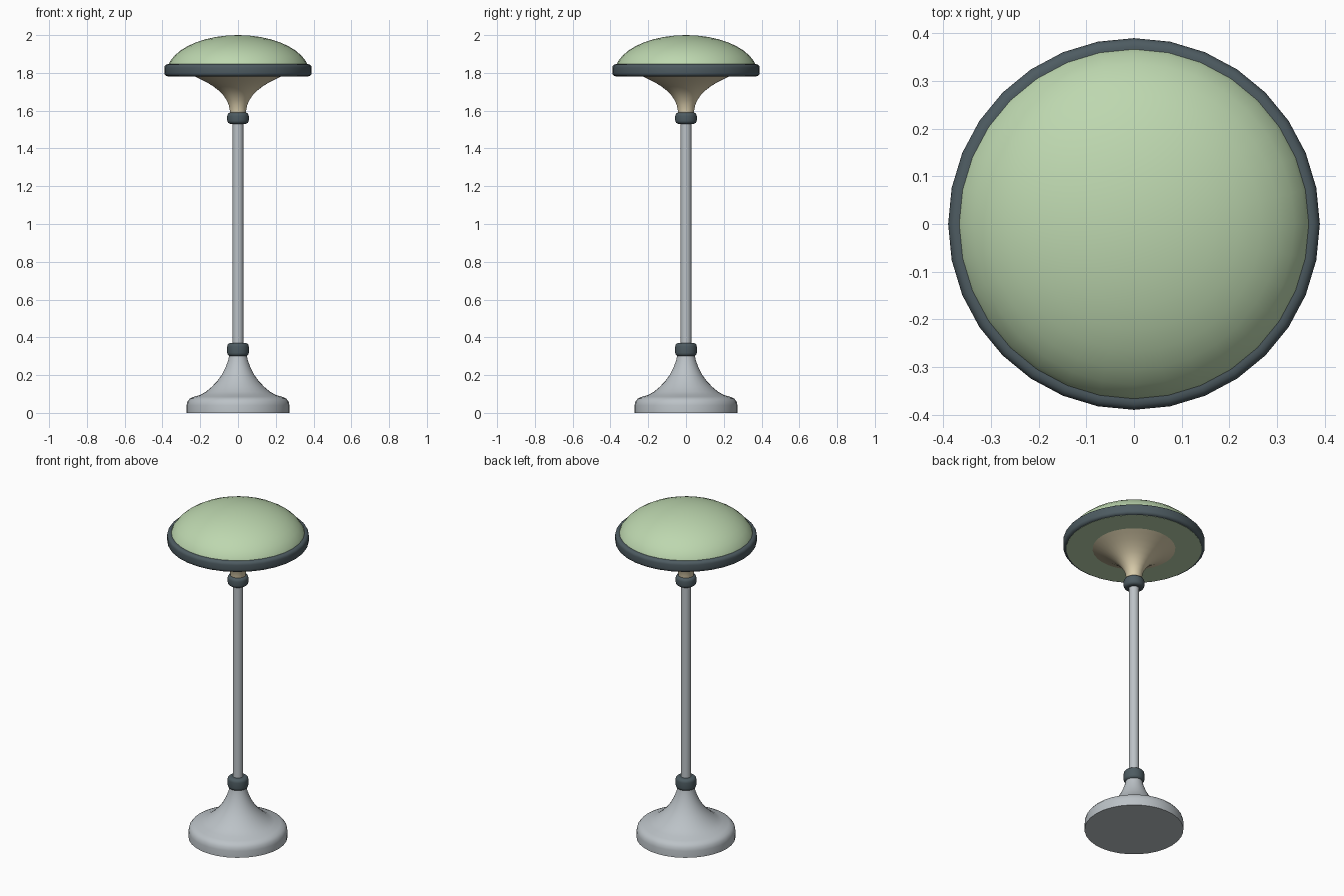
import bpy, bmesh, math

if "Cube" in bpy.data.objects:
    bpy.data.objects.remove(bpy.data.objects["Cube"])


def material(name, rgb):
    m = bpy.data.materials.new(name)
    m.diffuse_color = (*rgb, 1.0)
    m.use_nodes = True
    m.node_tree.nodes["Principled BSDF"].inputs["Base Color"].default_value = m.diffuse_color
    return m


GREEN = material("pale green", (0.51, 0.68, 0.43))
DARK = material("dark slate", (0.075, 0.105, 0.12))
GREY = material("light grey", (0.50, 0.54, 0.57))
CREAM = material("cream", (0.70, 0.61, 0.41))


def lathe(name, profile, mat, sides=32, closed=False):
    """Spin (radius, z) points, listed from bottom to top, round the z axis."""
    bm = bmesh.new()
    rings = []
    for r, z in profile:
        if r < 1e-5:
            rings.append([bm.verts.new((0, 0, z))] * sides)
        else:
            rings.append([bm.verts.new((r * math.cos(2 * math.pi * i / sides),
                                        r * math.sin(2 * math.pi * i / sides), z))
                          for i in range(sides)])
    pairs = list(zip(rings, rings[1:]))
    if closed:
        pairs.append((rings[-1], rings[0]))
    for a, b in pairs:
        for i in range(sides):
            j = (i + 1) % sides
            quad = list(dict.fromkeys((a[i], a[j], b[j], b[i])))
            bm.faces.new(quad)
    bmesh.ops.recalc_face_normals(bm, faces=bm.faces)
    me = bpy.data.meshes.new(name)
    bm.to_mesh(me)
    bm.free()
    me.materials.append(mat)
    ob = bpy.data.objects.new(name, me)
    bpy.context.collection.objects.link(ob)
    bpy.ops.object.select_all(action='DESELECT')
    ob.select_set(True)
    bpy.context.view_layer.objects.active = ob
    bpy.ops.object.shade_smooth_by_angle(angle=math.radians(40))
    return ob


def rounded_band(r_in, r_out, z0, z1, bevel, steps=4):
    """Cross-section of a ring with rounded outer corners."""
    pts = [(r_in, z0)]
    for cz, start in ((z0 + bevel, -90), (z1 - bevel, 0)):
        for k in range(steps + 1):
            a = math.radians(start + 90 * k / steps)
            pts.append((r_out - bevel + bevel * math.cos(a), cz + bevel * math.sin(a)))
    pts.append((r_in, z1))
    return pts


# Flared base with a rounded foot
foot = [(0, 0), (0.272, 0), (0.272, 0.04), (0.268, 0.06), (0.256, 0.075), (0.235, 0.085)]
flare = [(0.20, 0.095), (0.17, 0.112), (0.14, 0.137), (0.11, 0.168), (0.085, 0.203),
         (0.067, 0.238), (0.053, 0.275), (0.045, 0.31), (0.042, 0.34), (0, 0.34)]
lathe("base", foot + flare, GREY)

# Pole
lathe("pole", [(0, 0.32), (0.028, 0.32), (0.028, 1.57), (0, 1.57)], GREY)

# Collars at both ends of the pole
for name, z0, z1 in (("lower_collar", 0.30, 0.37), ("upper_collar", 1.53, 1.59)):
    lathe(name, rounded_band(0, 0.057, z0, z1, 0.018), DARK)

# Cream funnel under the shade
lathe("funnel", [(0, 1.57), (0.041, 1.57), (0.043, 1.60), (0.049, 1.63), (0.06, 1.655),
                 (0.078, 1.682), (0.10, 1.705), (0.13, 1.728), (0.165, 1.75),
                 (0.205, 1.77), (0.238, 1.786), (0, 1.786)], CREAM)

# Domed shade with flat underside
dome = [(0, 1.781), (0.372, 1.781)]
for k in range(11):
    a = math.radians(9 * k)
    dome.append((0.378 * math.cos(a), 1.80 + 0.20 * math.sin(a)))
dome[-1] = (0, 2.0)
lathe("shade", dome, GREEN)

# Dark rim round the shade
lathe("rim", rounded_band(0.365, 0.39, 1.782, 1.846, 0.018), DARK, closed=True)
